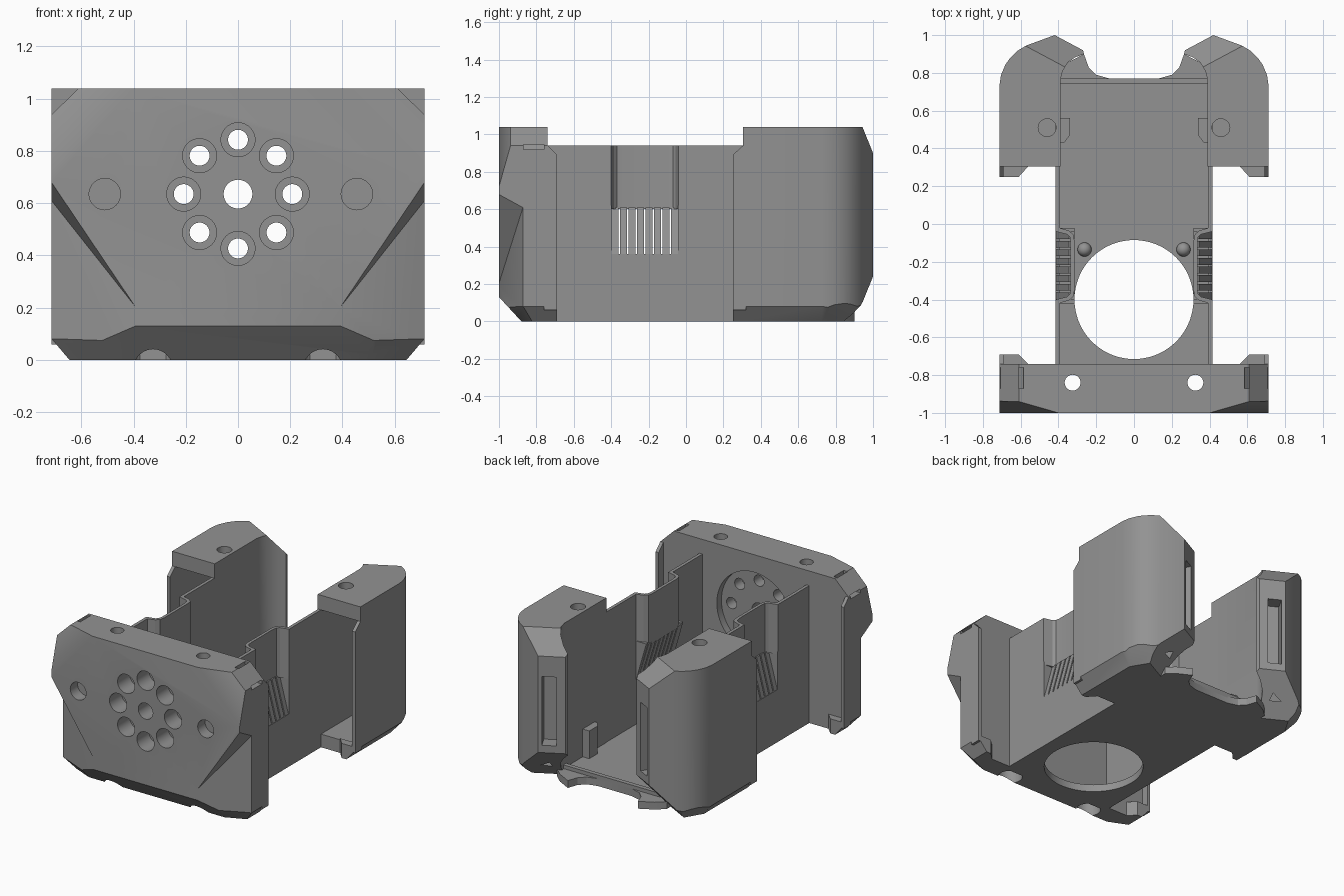
import bpy, bmesh, math
from mathutils import Vector, Matrix

if "Cube" in bpy.data.objects:
    bpy.data.objects.remove(bpy.data.objects["Cube"])

grey = bpy.data.materials.new("matte grey")
grey.diffuse_color = (0.29, 0.29, 0.29, 1)
grey.use_nodes = True
grey.node_tree.nodes["Principled BSDF"].inputs["Base Color"].default_value = grey.diffuse_color


def finish(name, bm):
    bmesh.ops.recalc_face_normals(bm, faces=bm.faces[:])
    me = bpy.data.meshes.new(name)
    bm.to_mesh(me)
    bm.free()
    me.materials.append(grey)
    ob = bpy.data.objects.new(name, me)
    bpy.context.collection.objects.link(ob)
    return ob


def prism(name, pts, a, b, axis="z"):
    """Extrude a 2D outline along an axis from a to b."""
    place = {"x": lambda p, t: (t, p[0], p[1]),
             "y": lambda p, t: (p[0], t, p[1]),
             "z": lambda p, t: (p[0], p[1], t)}[axis]
    bm = bmesh.new()
    lo = [bm.verts.new(place(p, a)) for p in pts]
    hi = [bm.verts.new(place(p, b)) for p in pts]
    bm.faces.new(lo)
    bm.faces.new(hi)
    n = len(pts)
    for i in range(n):
        j = (i + 1) % n
        bm.faces.new((lo[i], lo[j], hi[j], hi[i]))
    return finish(name, bm)


def box(name, x0, x1, y0, y1, z0, z1):
    return prism(name, [(x0, y0), (x1, y0), (x1, y1), (x0, y1)], z0, z1)


def disc(name, u, v, r, a, b, axis="z", n=40):
    pts = [(u + r * math.cos(2 * math.pi * i / n), v + r * math.sin(2 * math.pi * i / n))
           for i in range(n)]
    return prism(name, pts, a, b, axis)


def hull(name, pts):
    bm = bmesh.new()
    for p in pts:
        bm.verts.new(p)
    bmesh.ops.convex_hull(bm, input=bm.verts[:])
    return finish(name, bm)


def cut(ob, *cutters):
    for c in cutters:
        m = ob.modifiers.new("cut", "BOOLEAN")
        m.operation, m.solver, m.object = "DIFFERENCE", "EXACT", c
        bpy.context.view_layer.objects.active = ob
        bpy.ops.object.modifier_apply(modifier=m.name)
        bpy.data.objects.remove(c)


def slice_off(ob, p, q, r, inside):
    """Trim along the plane p, q, r and keep the side holding 'inside'."""
    p, q, r = Vector(p), Vector(q), Vector(r)
    n = (q - p).cross(r - p).normalized()
    if n.dot(Vector(inside) - p) > 0:
        n = -n
    bm = bmesh.new()
    bm.from_mesh(ob.data)
    bmesh.ops.bisect_plane(bm, geom=bm.verts[:] + bm.edges[:] + bm.faces[:], dist=1e-5,
                           plane_co=p, plane_no=n, clear_outer=True)
    bmesh.ops.holes_fill(bm, edges=[e for e in bm.edges if e.is_boundary], sides=0)
    bmesh.ops.recalc_face_normals(bm, faces=bm.faces[:])
    bm.to_mesh(ob.data)
    bm.free()


def mirror(ob):
    """Name the part right_* and make its left_* twin."""
    twin = ob.copy()
    twin.data = ob.data.copy()
    twin.data.transform(Matrix.Scale(-1, 4, (1, 0, 0)))
    twin.data.flip_normals()
    twin.name = "left_" + ob.name
    ob.name = "right_" + ob.name
    bpy.context.collection.objects.link(twin)


# Front plate with chamfered edges
plate = box("front_plate", -0.713, 0.713, -1, -0.74, 0, 1.04)
mid = (0, -0.8, 0.5)
slice_off(plate, (0, -1, 0.13), (1, -1, 0.13), (0, -0.88, 0), mid)
for s in (-1, 1):
    slice_off(plate, (s * .4, -1, 1.04), (s * .713, -.91, 1.04), (s * .713, -1, .72), mid)
    slice_off(plate, (s * .61, -1, 1.04), (s * .713, -1, .94), (s * .61, 0, 1.04), mid)
    slice_off(plate, (s * .713, -1, .08), (s * .645, -1, 0), (s * .713, 0, .08), mid)
for s in (-1, 1):
    # swept lower corner under the ear
    cut(plate, hull("cutter", [(s * x, y, z) for x, y, top in
                               ((.39, -1.001, .2), (.39, -1.03, .2), (.73, -.865, .63), (.73, -1.03, .72))
                               for z in (-.1, top)]))
    # bottom bevel on the swept corner
    cut(plate, hull("cutter", [(s * x, y, z) for x, y, z in
                               ((.46, -.98, .08), (.76, -.85, .08), (.43, -.916, 0), (.73, -.786, 0),
                                (.46, -1.05, .08), (.76, -1.05, .08), (.46, -1.05, -.02), (.76, -.78, -.02),
                                (.43, -.9, -.02))]))
    # strap channel at the top corner
    cut(plate, prism("cutter", [(s * x, z) for x, z in
                                ((.585, 1.06), (.585, 1.01), (.67, .92), (.74, .92), (.74, .945),
                                 (.68, .945), (.612, 1.015), (.612, 1.06))], -.87, -.76, "y"))
    # vertical screw bore with a wide seat below
    cut(plate, disc("cutter", s * .325, -.84, .042, -.1, 1.1),
        disc("cutter", s * .325, -.84, .078, -.1, .2))

# Round recess behind, ring of stepped holes and two blind sockets
cut(plate, disc("cutter", 0, .635, .285, -.79, -.7, "y", 64),
    disc("cutter", 0, .635, .055, -1.1, -.7, "y"))
for i in range(8):
    a = i * math.pi / 4
    u, v = .208 * math.cos(a), .635 + .208 * math.sin(a)
    cut(plate, disc("cutter", u, v, .065, -1.1, -.87, "y"),
        disc("cutter", u, v, .038, -1.1, -.7, "y"))
for u in (-.51, .455):
    cut(plate, disc("cutter", u, .635, .06, -1.1, -.92, "y"))

# Floor with large round opening and rear cutout
half = [(.415, -.78), (.415, .8), (.36, .85), (.265, .9), (.24, .83), (.2, .79), (.13, .77)]
floor = prism("floor", half + [(-x, y) for x, y in reversed(half)], 0, .05)
cut(floor, disc("cutter", 0, -.4, .315, -.1, .1, "z", 72))
box("rear_sill", -.39, .39, .74, .77, .04, .075)

# Rear pod: rounded hollow column
pod = prism("rear_pod", [(.39, .305), (.713, .305), (.713, .73), (.704, .79), (.68, .845), (.655, .88),
                         (.62, .915), (.57, .945), (.42, 1), (.27, .92), (.265, .9), (.31, .883),
                         (.35, .855), (.378, .81), (.39, .76)], 0, 1.04)
mid = (.5, .5, .5)
slice_off(pod, (.42, 1, .9), (.27, .92, .9), (.56, .935, 1.04), mid)
slice_off(pod, (.42, 1, .24), (.27, .92, .24), (.56, .935, .1), mid)
slice_off(pod, (.713, 0, .08), (.713, 1, .08), (.645, 0, 0), mid)
slice_off(pod, (.713, .76, .08), (.62, .915, .08), (.6, .8, 0), mid)
slice_off(pod, (.62, .915, .08), (.42, 1, .08), (.5, .895, 0), mid)
cut(pod, prism("cutter", [(.415, .28), (.69, .28), (.69, .73), (.65, .83), (.57, .885), (.415, .885)],
               .09, .94))
cut(pod, disc("cutter", .46, .51, .047, .9, 1.1))
c, u, n = Vector((.36, .965)), Vector((.88, .47)), Vector((-.47, .88))
cut(pod, prism("cutter", [c + u * a + n * b for a, b in ((-.045, .06), (.045, .06), (.045, -.09), (-.045, -.09))],
               .29, .76))
mirror(pod)

# Edge lips and bottom hooks that face each other along the sides
for name, edge, base, inner in (("front", -.69, -.74, -.76), ("rear", .25, .305, .32)):
    mirror(prism(name + "_lip", [(edge, .06), (edge, .89), (base, .94), (inner, .94), (inner, .06)],
                 .69, .713, "x"))
    hook = prism(name + "_hook", [(.61, edge), (.713, edge), (.713, base), (.56, base)], 0, .1)
    slice_off(hook, (.713, 0, .08), (.713, 1, .08), (.645, 0, 0), (.62, edge, .09))
    mirror(hook)

# Side wall with grip opening
wall = box("side_wall", .393, .415, -.76, .32, 0, .94)
cut(wall, box("cutter", .3, .5, -.4, -.04, .36, 1))
mirror(wall)

# Inward pocket above the grip
mirror(prism("grip_pocket", [(.398, -.02), (.345, -.035), (.322, -.055), (.315, -.09), (.315, -.35),
                             (.322, -.385), (.345, -.405), (.398, -.42), (.415, -.4), (.355, -.385),
                             (.34, -.37), (.335, -.34), (.335, -.1), (.34, -.07), (.355, -.055),
                             (.415, -.04)], .6, .94))
# Sloped grip slats with end cheeks
for i in range(8):
    y = -.398 + i * .0455
    mirror(prism("grip_slat", [(.393, .35), (.415, .35), (.345, .61), (.315, .61)], y, y + .036, "y"))
for y in (-.42, -.042):
    mirror(prism("grip_cheek", [(.393, .35), (.415, .35), (.415, .62), (.315, .62)], y, y + .022, "y"))

# Domed locating pegs and small wedge posts on the floor
for s in (-1, 1):
    bm = bmesh.new()
    bmesh.ops.create_uvsphere(bm, u_segments=24, v_segments=12, radius=.037,
                              matrix=Matrix.Translation((s * .262, -.135, .06)))
    finish("locating_peg", bm)
mirror(prism("wedge_post", [(.4, .43), (.37, .43), (.34, .47), (.34, .56), (.4, .56)], .04, .24))

# Smooth only the gentle curves
bpy.ops.object.select_all(action="SELECT")
bpy.context.view_layer.objects.active = plate
bpy.ops.object.shade_smooth_by_angle(angle=math.radians(25))
